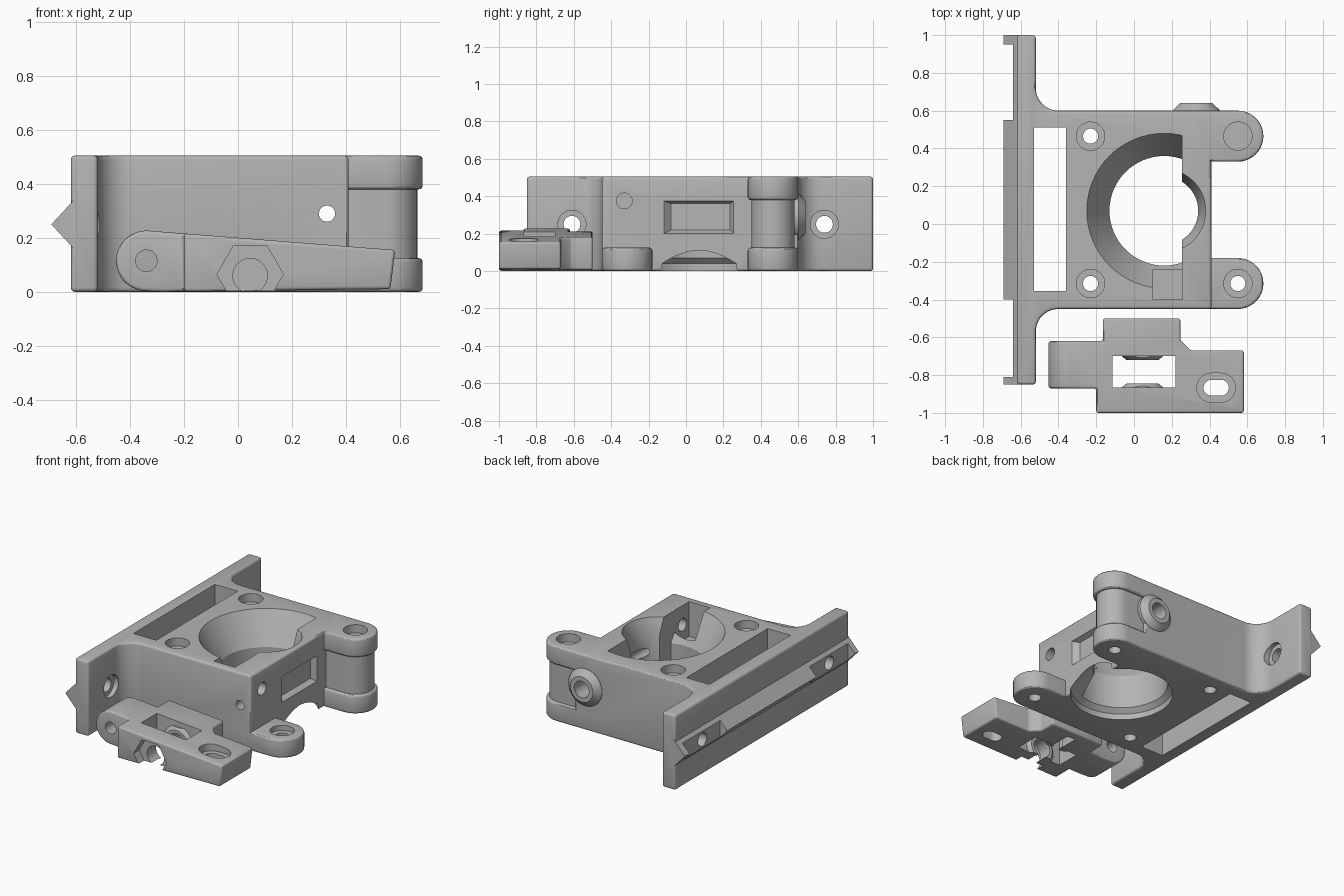
import bpy, bmesh, math
from mathutils import Vector

if "Cube" in bpy.data.objects:
    bpy.data.objects.remove(bpy.data.objects["Cube"])

grey = bpy.data.materials.new("plain_grey")
grey.use_nodes = True
grey.diffuse_color = (0.46, 0.46, 0.46, 1)
grey.node_tree.nodes["Principled BSDF"].inputs["Base Color"].default_value = (0.46, 0.46, 0.46, 1)

# Maps (u, v, along) to world space for an extrusion along each axis
PLACE = {"z": lambda u, v, w: (u, v, w), "y": lambda u, v, w: (u, w, v), "x": lambda u, v, w: (w, u, v)}


def loft(name, rings, axis):
    """Solid through a list of (outline, position) rings along an axis."""
    bm = bmesh.new()
    loops = [[bm.verts.new(PLACE[axis](u, v, w)) for u, v in pts] for pts, w in rings]
    bm.faces.new(loops[0])
    bm.faces.new(loops[-1])
    for a, b in zip(loops, loops[1:]):
        for i in range(len(a)):
            j = (i + 1) % len(a)
            bm.faces.new((a[i], a[j], b[j], b[i]))
    bmesh.ops.recalc_face_normals(bm, faces=bm.faces)
    mesh = bpy.data.meshes.new(name)
    bm.to_mesh(mesh)
    bm.free()
    mesh.materials.append(grey)
    ob = bpy.data.objects.new(name, mesh)
    bpy.context.collection.objects.link(ob)
    return ob


def apply(ob, mod):
    bpy.context.view_layer.objects.active = ob
    bpy.ops.object.modifier_apply(modifier=mod.name)


def soften(ob, width=0.015):
    m = ob.modifiers.new("edge", "BEVEL")
    m.width, m.segments = width, 3
    m.limit_method, m.angle_limit = "ANGLE", math.radians(40)
    apply(ob, m)
    return ob


def combine(ob, tool, op="DIFFERENCE"):
    m = ob.modifiers.new("combine", "BOOLEAN")
    m.object, m.operation, m.solver = tool, op, "EXACT"
    apply(ob, m)
    bpy.data.objects.remove(tool)
    return ob


def arc(cx, cy, r, a0, a1, n=10):
    angles = [math.radians(a0 + (a1 - a0) * i / n) for i in range(n + 1)]
    return [(cx + r * math.cos(a), cy + r * math.sin(a)) for a in angles]


def circle(c, r, n=40):
    return arc(c[0], c[1], r, 0, 360, n)[:-1]


def prism(name, pts, lo, hi, axis="z"):
    return loft(name, [(pts, lo), (pts, hi)], axis)


def box(x0, x1, y0, y1, z0, z1):
    return prism("box", [(x0, y0), (x1, y0), (x1, y1), (x0, y1)], z0, z1)


def turned(name, c, profile, axis="z", n=40):
    return loft(name, [(circle(c, r, n), w) for r, w in profile], axis)


def stadium(x0, cx, cy, r):
    return [(x0, cy - r)] + arc(cx, cy, r, -90, 90, 20) + [(x0, cy + r)]


# Main block with its mounting plate and filleted corners
outline = ([(-0.62, -0.85), (-0.52, -0.85)] + arc(-0.40, -0.57, 0.12, 180, 90)
           + [(0.41, -0.45), (0.41, 0.60)] + arc(-0.40, 0.72, 0.12, 270, 180)
           + [(-0.52, 1.0), (-0.62, 1.0)])
body = soften(prism("main_block", outline, 0, 0.505))

# Hinge lugs, and the narrower post between the rear pair
FRONT, REAR = -0.315, 0.465
for cy, lo, hi in ((FRONT, 0, 0.125), (REAR, 0, 0.125), (REAR, 0.38, 0.505)):
    combine(body, soften(prism("lug", stadium(0.28, 0.55, cy, 0.135), lo, hi)), "UNION")
combine(body, prism("post", stadium(0.30, 0.55, REAR, 0.115), 0.06, 0.44), "UNION")

# Tapered boss on the rear face
combine(body, turned("boss", (0.33, 0.29), [(0.125, 0.55), (0.125, 0.602), (0.085, 0.64)], "y"), "UNION")

# Pointed rail on the left side, cut back around the bolts
rail = prism("rail", [(-0.60, 0.15), (-0.60, 0.35), (-0.692, 0.25)], -0.85, 1.0, "y")
for y0, y1 in ((0.55, 0.95), (-0.81, -0.40)):
    combine(rail, box(-0.8, -0.64, y0, y1, 0, 0.5))
combine(body, rail, "UNION")

# Long slot behind the plate
combine(body, box(-0.53, -0.36, -0.355, 0.51, -0.1, 0.6))

# Gear bore: funnel stopped by the guide wall, plus a narrower relief in it
GEAR = (0.16, 0.07)
funnel = turned("funnel", GEAR, [(0.29, -0.1), (0.29, 0.3), (0.41, 0.505), (0.47, 0.61)], n=64)
combine(funnel, box(-1, 0.255, -1, 1, -1, 1), "INTERSECT")
combine(body, funnel)
relief = [(0.32, -0.1), (0.32, 0.04), (0.18, 0.18), (0.18, 0.40), (0.22, 0.505), (0.26, 0.61)]
combine(body, turned("relief", GEAR, relief, n=64))

# Nut pocket and its screw hole, filament hole, and window recess
combine(body, box(0.10, 0.257, -0.40, -0.24, 0.27, 0.6))
combine(body, prism("screw", circle((-0.33, 0.375), 0.042), 0.2, 0.5, "x"))
combine(body, prism("filament", circle((0.33, 0.29), 0.03), -0.6, 0.55, "y"))
combine(body, prism("boss_hole", circle((0.33, 0.29), 0.055), 0.5, 0.7, "y"))


def rect(y0, y1, z0, z1):
    return [(y0, z0), (y1, z0), (y1, z1), (y0, z1)]


combine(body, loft("window", [(rect(-0.08, 0.235, 0.22, 0.36), 0.375),
                              (rect(-0.12, 0.255, 0.20, 0.375), 0.412),
                              (rect(-0.12, 0.255, 0.20, 0.375), 0.45)], "x"))

# Counterbored bolt holes through the block and lugs
for c, seat in (((-0.23, REAR), 0.45), ((-0.23, FRONT), 0.45), ((0.55, FRONT), 0.09)):
    combine(body, turned("bolt", c, [(0.04, -0.1), (0.04, seat), (0.075, seat + 0.0005), (0.075, 0.6)]))
combine(body, prism("rear_seat", circle((0.55, REAR), 0.075), 0.45, 0.6))
combine(body, prism("rear_hole", circle((0.55, REAR), 0.04), -0.1, 0.40))

# Counterbored holes through the mounting plate
for y in (0.74, -0.61):
    hole = [(0.045, -0.8), (0.045, -0.55), (0.075, -0.5495), (0.075, -0.40)]
    combine(body, turned("plate_hole", (y, 0.25), hole, "x"))

# Clamp arm: tapered side profile trimmed to the plan outline
side = arc(-0.34, 0.115, 0.112, 85, 265, 24) + [(-0.28, 0.0), (0.565, 0.01), (0.583, 0.155)]
arm = prism("clamp_arm", side, -1.1, -0.4, "y")
plan = [(-0.5, -0.87), (-0.20, -0.87), (-0.20, -1.0), (0.7, -1.0), (0.7, -0.67), (0.30, -0.67),
        (0.245, -0.615), (0.245, -0.5), (-0.165, -0.5), (-0.165, -0.62), (-0.5, -0.62)]
combine(arm, prism("plan", plan, -0.5, 0.5), "INTERSECT")
soften(arm, 0.012)

# Bearing window with a washer boss on each side of the axle
combine(arm, box(-0.115, 0.22, -0.865, -0.70, -0.1, 0.4))
AXLE = (0.045, 0.06)
for wide, tip in ((-0.87, -0.845), (-0.695, -0.72)):
    washer = turned("washer", AXLE, [(0.115, wide), (0.085, tip)], "y")
    combine(washer, box(-1, 1, -1, 1, 0.002, 0.16), "INTERSECT")
    combine(arm, washer, "UNION")

# Axle hole, hexagonal nut seat, pivot hole and slotted bolt hole
combine(arm, prism("axle", circle(AXLE, 0.064), -0.965, -0.56, "y"))
combine(arm, prism("nut_seat", circle((0.045, 0.065), 0.123, 6), -1.1, -0.94, "y"))
combine(arm, prism("pivot", circle((-0.34, 0.115), 0.04), -1.1, -0.4, "y"))


def slot(r):
    return arc(0.41, -0.867, r, 90, 270, 16) + arc(0.46, -0.867, r, -90, 90, 16)


combine(arm, prism("slot_hole", slot(0.042), -0.1, 0.4))
combine(arm, prism("slot_seat", slot(0.077), 0.125, 0.4))

# Smooth curved faces, keeping edges crisp
for ob in (body, arm):
    bpy.ops.object.select_all(action="DESELECT")
    ob.select_set(True)
    bpy.context.view_layer.objects.active = ob
    bpy.ops.object.shade_smooth_by_angle(angle=math.radians(30))
